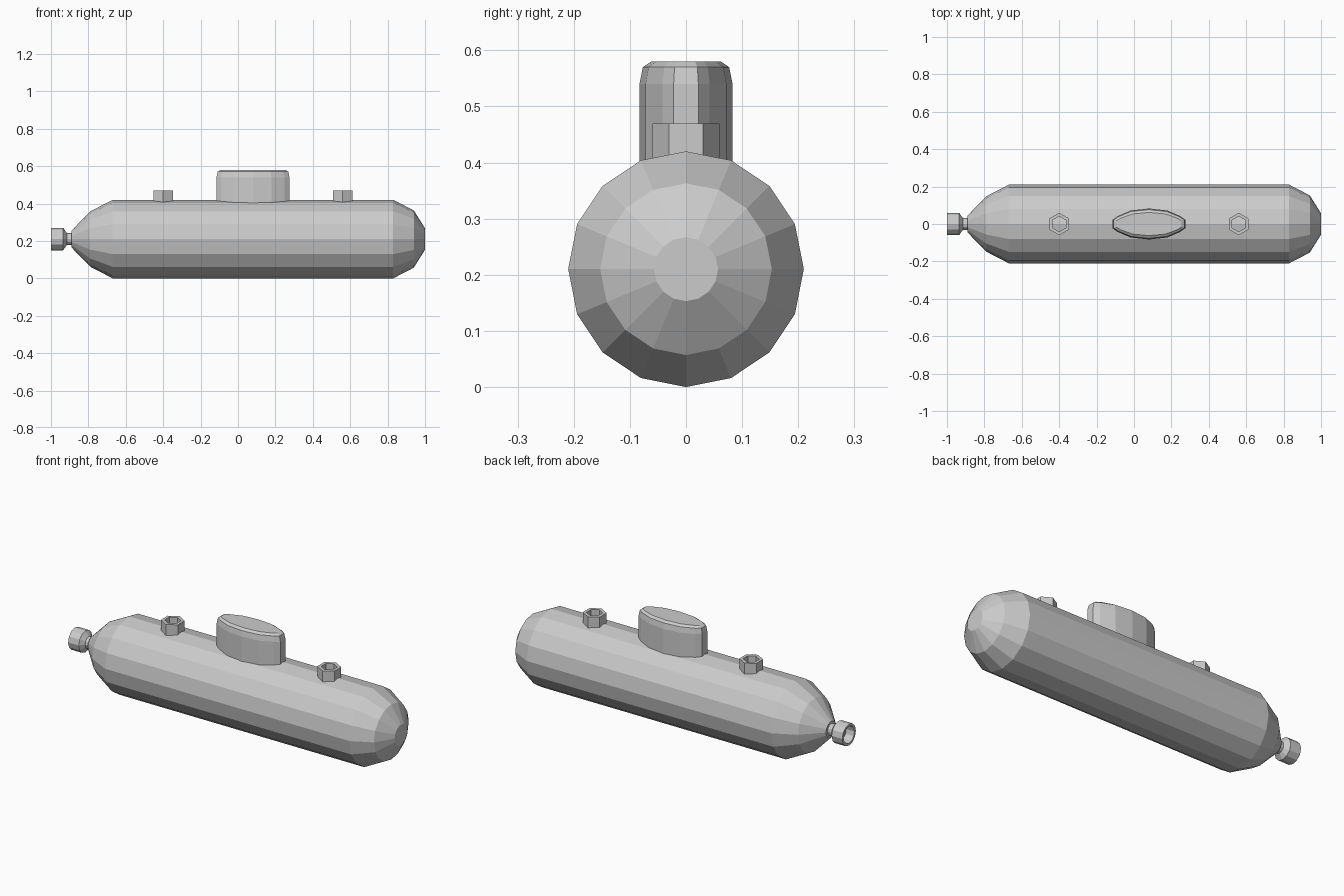
import bpy, bmesh
from math import sin, cos, pi
from mathutils import Matrix

if "Cube" in bpy.data.objects:
    bpy.data.objects.remove(bpy.data.objects["Cube"])


def loft(name, rings, matrix=Matrix.Identity(4), cap_start=True):
    """Skin a list of equal-length point rings, capping the ends."""
    bm = bmesh.new()
    loops = [[bm.verts.new(p) for p in ring] for ring in rings]
    n = len(loops[0])
    for a, b in zip(loops, loops[1:]):
        for i in range(n):
            j = (i + 1) % n
            bm.faces.new((a[i], a[j], b[j], b[i]))
    if cap_start:
        bm.faces.new(loops[0][::-1])
    bm.faces.new(loops[-1])
    bmesh.ops.recalc_face_normals(bm, faces=bm.faces)
    bm.transform(matrix)
    mesh = bpy.data.meshes.new(name)
    bm.to_mesh(mesh)
    bm.free()
    obj = bpy.data.objects.new(name, mesh)
    bpy.context.collection.objects.link(obj)
    return obj


def circle(r, z, n, start=0.0):
    return [(r * cos(start + 2 * pi * i / n), r * sin(start + 2 * pi * i / n), z)
            for i in range(n)]


# Local z becomes world x, on the hull axis
along_x = Matrix.Translation((0, 0, 0.21)) @ Matrix.Rotation(pi / 2, 4, 'Y')

# Hull: 16-sided, tapered stern and blunt nose
hull = [(-0.89, 0.045), (-0.79, 0.148), (-0.67, 0.21),
        (0.83, 0.21), (0.94, 0.153), (1.0, 0.057)]
loft("hull", [circle(r, x, 16) for x, r in hull], along_x)

# Stern nozzle: neck, flare and hollow cup
nozzle = [(-0.87, 0.032), (-0.915, 0.032), (-0.935, 0.06), (-1.0, 0.06),
          (-1.0, 0.047), (-0.95, 0.047)]
loft("stern_nozzle", [circle(r, x, 12) for x, r in nozzle], along_x)

# Conning tower: pointed oval with blunt tips and a rounded top edge
quarter = [(0.195, 0.022), (0.168, 0.042), (0.098, 0.072)]
half = quarter + [(0, 0.083)] + [(-x, y) for x, y in reversed(quarter)]
outline = half + [(-x, -y) for x, y in half]
levels = [(0.38, 0), (0.54, 0), (0.57, 0.006), (0.58, 0.021)]
loft("conning_tower",
     [[(0.08 + x * (1 - d / 0.195), y * (1 - d / 0.083), z) for x, y in outline]
      for z, d in levels])

# Hollow hexagonal deck hatches
for name, x in (("rear_hatch", -0.40), ("front_hatch", 0.56)):
    tube = [(0.06, 0.38), (0.06, 0.47), (0.041, 0.47), (0.041, 0.40)]
    loft(name, [circle(r, z, 6, pi / 2) for r, z in tube],
         Matrix.Translation((x, 0, 0)))
